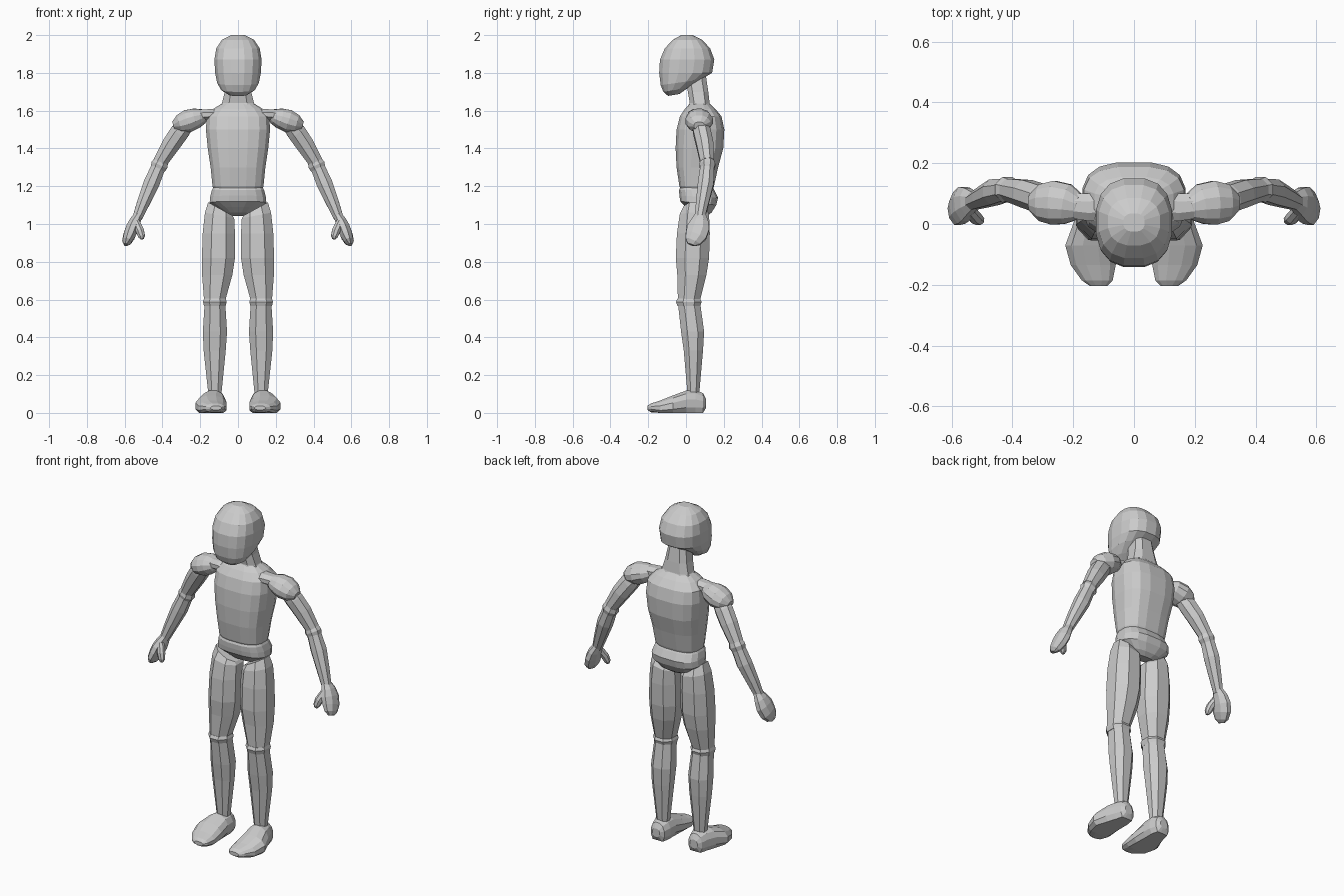
import bpy, bmesh, math
from mathutils import Vector


def loft(name, rings, n, p=2.0, mirror=False, floor=False):
    """Skin rings of (centre, u, v) with n-sided superellipse sections."""
    bm = bmesh.new()
    top = math.cos(math.pi / n)

    def sq(c):
        return math.copysign(min(abs(c) / top, 1) ** (2 / p), c)

    loops = []
    for c, u, v in rings:
        loop = []
        for i in range(n):
            a = 2 * math.pi * (i + 0.5) / n
            co = c + u * sq(math.cos(a)) + v * sq(math.sin(a))
            if floor:
                co.z = max(co.z, 0)
            loop.append(bm.verts.new(co))
        loops.append(loop)
    for a, b in zip(loops, loops[1:]):
        for i in range(n):
            j = (i + 1) % n
            bm.faces.new((a[i], a[j], b[j], b[i]))
    bm.faces.new(loops[0])
    bm.faces.new(loops[-1])
    bmesh.ops.recalc_face_normals(bm, faces=bm.faces)
    me = bpy.data.meshes.new(name)
    bm.to_mesh(me)
    bm.free()
    ob = bpy.data.objects.new(name, me)
    bpy.context.collection.objects.link(ob)
    if mirror:
        ob.modifiers.new("Mirror", 'MIRROR').use_mirror_merge = False
    return ob


def stack(name, rows, n, p=2.0, mirror=False):
    """Level slices: z, x0, x1, y0, y1, optional tilt along x and y."""
    rings = []
    for z, x0, x1, y0, y1, *t in rows:
        tx, ty = t if t else (0, 0)
        rings.append((Vector(((x0 + x1) / 2, (y0 + y1) / 2, z)),
                      Vector(((x1 - x0) / 2, 0, tx)), Vector((0, (y1 - y0) / 2, ty))))
    return loft(name, rings, n, p, mirror)


def limb(name, pts, n, p=2.0):
    """Tube along a path: x, y, z, side radius, depth radius (mirrored)."""
    cs = [Vector(q[:3]) for q in pts]
    rings = []
    for i, q in enumerate(pts):
        d = (cs[min(i + 1, len(cs) - 1)] - cs[max(i - 1, 0)]).normalized()
        y = Vector((0, 1, 0))
        v = (y - d * d.dot(y)).normalized()
        rings.append((cs[i], d.cross(v) * q[3], v * q[4]))
    return loft(name, rings, n, p, True)


# Head and neck
stack("head", [
    (1.683, -.045, .045, -.095, -.035, 0, .005),
    (1.71, -.088, .088, -.12, .01, 0, .01),
    (1.75, -.11, .11, -.134, .08, 0, .015),
    (1.80, -.121, .121, -.142, .138),
    (1.87, -.125, .125, -.138, .15),
    (1.93, -.115, .115, -.112, .128),
    (1.975, -.085, .085, -.07, .085),
    (2.0, -.035, .035, -.025, .035)], 16, 2.5)
stack("neck", [
    (1.61, -.1, .1, .01, .135), (1.64, -.085, .085, .02, .125),
    (1.70, -.07, .07, .01, .118), (1.82, -.05, .05, -.01, .1)], 8, 3)

# Torso and hips
stack("torso", [
    (1.175, -.125, .125, -.025, .14), (1.2, -.135, .135, -.035, .148),
    (1.3, -.145, .145, -.05, .17), (1.4, -.16, .16, -.055, .197),
    (1.5, -.17, .17, -.05, .203), (1.57, -.165, .165, -.032, .188),
    (1.61, -.13, .13, -.005, .155), (1.638, -.085, .085, .02, .125)], 16, 2.8)
stack("pelvis", [
    (1.195, -.13, .13, -.03, .14), (1.18, -.138, .138, -.037, .15),
    (1.145, -.147, .147, -.035, .17, 0, -.005),
    (1.11, -.15, .15, -.03, .16, 0, -.01),
    (1.075, -.1, .1, 0, .135, 0, -.015),
    (1.052, -.06, .06, .03, .11, 0, -.01)], 16, 2.8)

# Arms
limb("shoulder_strap", [(.1, .06, 1.575, .035, .05), (.15, .055, 1.58, .028, .045),
                        (.21, .06, 1.575, .03, .04)], 8)
limb("shoulder", [(.163, .05, 1.575, .015, .02), (.185, .055, 1.57, .038, .045),
                  (.22, .065, 1.56, .053, .066), (.265, .07, 1.545, .06, .072),
                  (.31, .07, 1.53, .048, .06), (.342, .07, 1.52, .022, .028)], 12)
limb("upper_arm", [(.265, .07, 1.54, .04, .04), (.31, .085, 1.485, .05, .046),
                   (.355, .1, 1.42, .048, .045), (.41, .112, 1.33, .038, .037)], 8)
limb("elbow", [(.405, .112, 1.333, .038, .036), (.416, .113, 1.312, .045, .042),
               (.426, .112, 1.29, .038, .036)], 8)
limb("forearm", [(.418, .113, 1.31, .037, .036), (.458, .105, 1.215, .042, .042),
                 (.50, .087, 1.115, .034, .034), (.532, .073, 1.035, .026, .027)], 8)
limb("hand", [(.525, .077, 1.05, .022, .028), (.545, .073, 1.015, .029, .046),
              (.56, .066, .98, .033, .058), (.575, .053, .94, .032, .056),
              (.588, .035, .908, .024, .042), (.595, .028, .89, .01, .02)], 8)
limb("thumb", [(.54, .045, 1.01, .02, .02), (.52, .02, .965, .022, .02),
               (.51, .012, .935, .018, .016), (.507, .008, .92, .008, .008)], 8)

# Legs
stack("thigh", [
    (1.08, .03, .158, -.012, .1, .035, 0), (1.045, .02, .175, -.033, .122, .015, 0),
    (.95, .016, .187, -.048, .126), (.82, .016, .191, -.054, .122),
    (.73, .03, .19, -.046, .108), (.6, .066, .18, -.043, .075)], 8, 2.2, True)
stack("knee", [
    (.605, .066, .18, -.045, .075), (.588, .06, .185, -.053, .083),
    (.565, .066, .18, -.045, .075)], 8, 2.2, True)
stack("shin", [
    (.575, .067, .177, -.042, .076), (.43, .058, .186, -.026, .096),
    (.33, .065, .182, -.012, .09), (.1, .088, .157, .008, .07)], 8, 2.2, True)

# Feet, sliced from heel to toe: y, x0, x1, bottom, top
feet = [(.105, .1, .148, .025, .075), (.09, .08, .168, -.015, .105),
        (.05, .068, .182, -.02, .12), (0, .066, .2, -.02, .118),
        (-.07, .06, .226, -.02, .092), (-.135, .06, .208, -.015, .066),
        (-.185, .07, .172, .003, .05), (-.204, .088, .145, .015, .037)]
loft("foot", [(Vector(((x0 + x1) / 2, y, (b + t) / 2)), Vector(((x1 - x0) / 2, 0, 0)),
               Vector((0, 0, (t - b) / 2))) for y, x0, x1, b, t in feet],
     12, 2.2, True, True)
